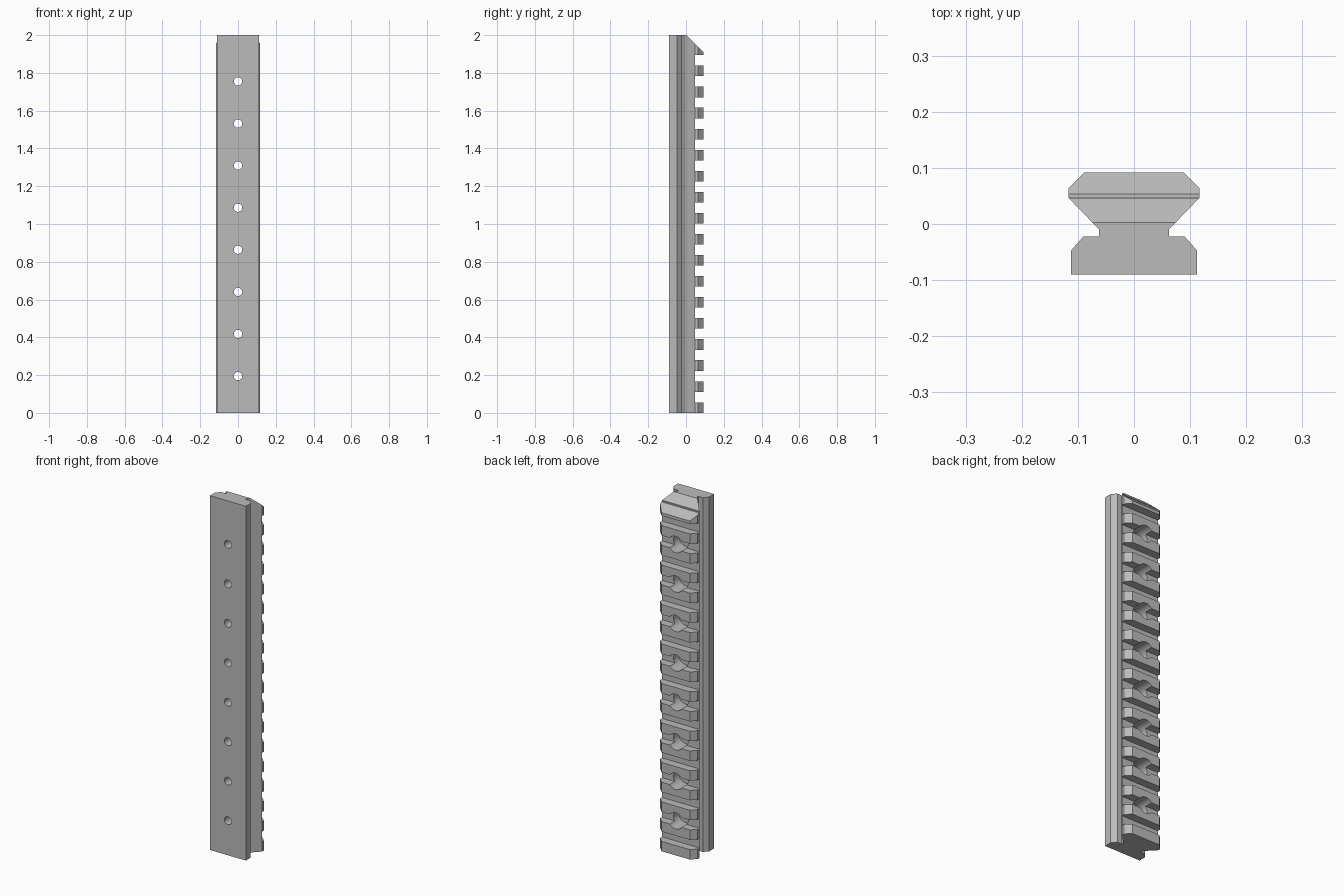
import bpy, bmesh
from mathutils import Matrix

cube = bpy.data.objects.get("Cube")
if cube:
    bpy.data.objects.remove(cube, do_unlink=True)

PITCH = 0.1114
TOOTH = 0.056
FLOOR = 0.0465
LENGTH = 2.0

metal = bpy.data.materials.new("grey metal")
metal.use_nodes = True
metal.diffuse_color = (0.5, 0.5, 0.5, 1)
metal.node_tree.nodes["Principled BSDF"].inputs["Base Color"].default_value = metal.diffuse_color


def make_object(name, bm):
    bmesh.ops.recalc_face_normals(bm, faces=bm.faces)
    mesh = bpy.data.meshes.new(name)
    bm.to_mesh(mesh)
    bm.free()
    mesh.materials.append(metal)
    obj = bpy.data.objects.new(name, mesh)
    bpy.context.collection.objects.link(obj)
    return obj


def prism(bm, points, direction):
    face = bm.faces.new([bm.verts.new(p) for p in points])
    out = bmesh.ops.extrude_face_region(bm, geom=[face])
    moved = [v for v in out["geom"] if isinstance(v, bmesh.types.BMVert)]
    bmesh.ops.translate(bm, verts=moved, vec=direction)


def bore(bm, radius, y0, y1, z):
    # Cylinder running along y
    matrix = Matrix.Translation((0, (y0 + y1) / 2, z)) @ Matrix.Rotation(1.5707963, 4, "X")
    bmesh.ops.create_cone(bm, cap_ends=True, segments=32, radius1=radius,
                          radius2=radius, depth=y1 - y0, matrix=matrix)


def cut(target, name, bm):
    cutter = make_object(name, bm)
    cutter.hide_render = True
    mod = target.modifiers.new(name, "BOOLEAN")
    mod.operation = "DIFFERENCE"
    mod.solver = "EXACT"
    mod.object = cutter
    bpy.context.view_layer.objects.active = target
    bpy.ops.object.modifier_apply(modifier=name)
    bpy.data.objects.remove(cutter, do_unlink=True)


# Rail body: half cross-section mirrored, extruded upwards
half = [(0.112, -0.09), (0.112, -0.047), (0.09, -0.022), (0.062, -0.022),
        (0.062, -0.01), (0.117, 0.047), (0.117, 0.063), (0.088, 0.092)]
outline = half + [(-x, y) for x, y in reversed(half)]
bm = bmesh.new()
prism(bm, [(x, y, 0) for x, y in outline], (0, 0, LENGTH))
rail = make_object("accessory_rail", bm)

# Cross slots between the teeth
bm = bmesh.new()
for i in range(18):
    low = i * PITCH + TOOTH
    high = (i + 1) * PITCH if i < 17 else LENGTH + 0.1
    prism(bm, [(-0.2, FLOOR, low), (-0.2, 0.2, low), (-0.2, 0.2, high), (-0.2, FLOOR, high)],
          (0.4, 0, 0))
cut(rail, "slots", bm)

# Sloped upper end
bm = bmesh.new()
prism(bm, [(-0.2, 0.003, LENGTH), (-0.2, 0.103, LENGTH - 0.1), (-0.2, 0.103, LENGTH + 0.1),
           (-0.2, -0.097, LENGTH + 0.1)], (0.4, 0, 0))
cut(rail, "end_slope", bm)

# Bolt holes and head recesses in every second slot
holes = [(2 * i + 1) * PITCH + (TOOTH + PITCH) / 2 for i in range(8)]
for name, radius, start in (("recesses", 0.046, 0.0), ("bolt_holes", 0.022, -0.2)):
    bm = bmesh.new()
    for z in holes:
        bore(bm, radius, start, 0.2, z)
    cut(rail, name, bm)

# Smooth bores, crisp edges
bpy.ops.object.select_all(action="DESELECT")
rail.select_set(True)
bpy.context.view_layer.objects.active = rail
bpy.ops.object.shade_smooth_by_angle(angle=0.5)
